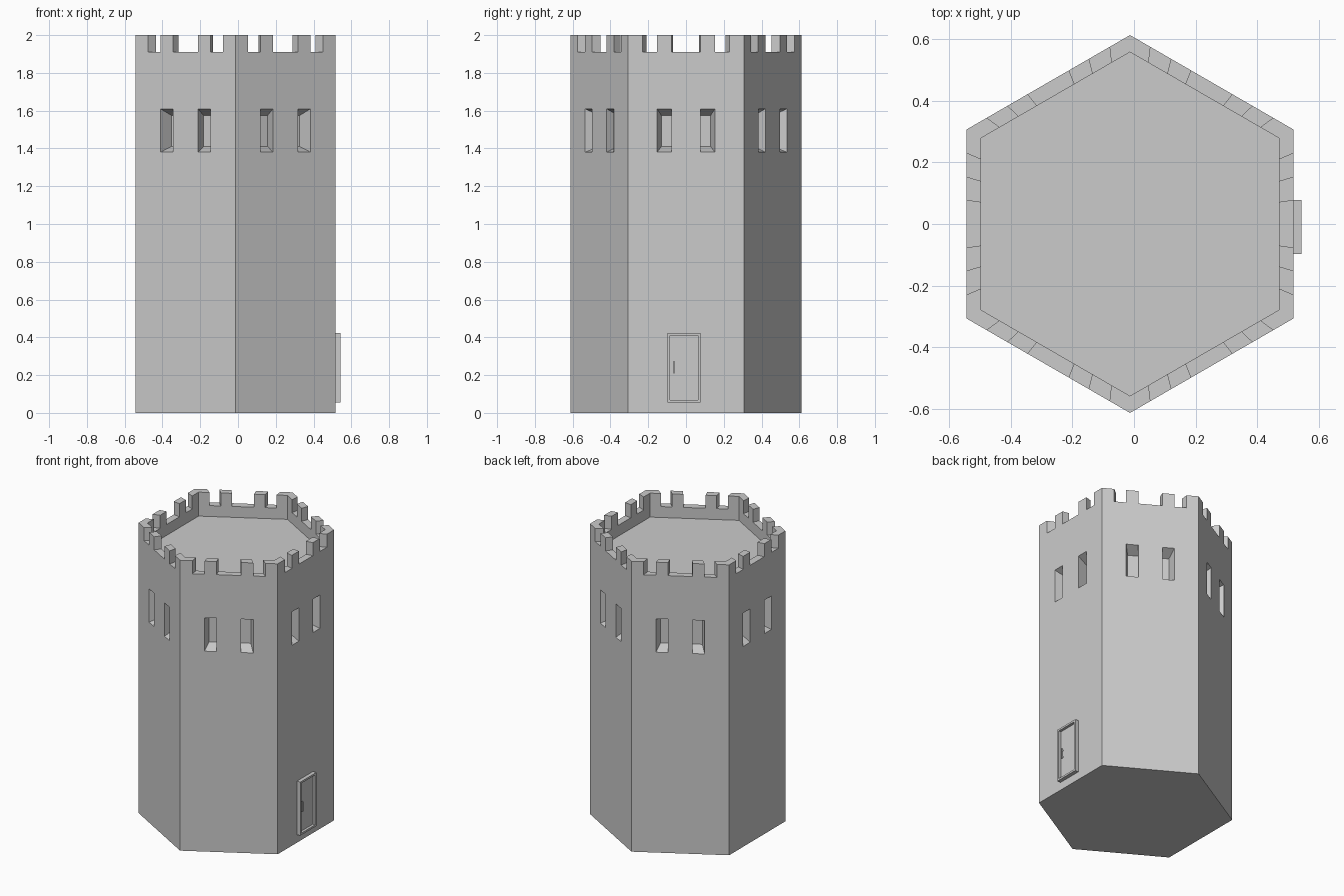
import bpy, bmesh
from math import sin, cos, radians
from mathutils import Vector

if "Cube" in bpy.data.objects:
    bpy.data.objects.remove(bpy.data.objects["Cube"])

CX, R = -0.013, 0.612          # tower axis and corner radius
INNER = 0.91                   # inner parapet scale
FLOOR, GAP, TOP = 1.835, 1.91, 2.0
WIN_Z, WIN_BACK_Z, WIN_BACK = (1.38, 1.61), (1.41, 1.575), 0.855
COLS = [0, 1, 2, 3, 5, 6, 7, 8]  # side divisions, in eighths


def finish(name, bm):
    bmesh.ops.remove_doubles(bm, verts=bm.verts, dist=1e-5)
    bmesh.ops.recalc_face_normals(bm, faces=bm.faces)
    me = bpy.data.meshes.new(name)
    bm.to_mesh(me)
    bm.free()
    ob = bpy.data.objects.new(name, me)
    bpy.context.collection.objects.link(ob)
    return ob


def pt(side, eighth, scale, z):
    a, b = (Vector((cos(radians(90 + 60 * k)), sin(radians(90 + 60 * k)))) * R * scale
            for k in (side, side + 1))
    p = a.lerp(b, eighth / 8)
    return (CX + p.x, p.y, z)


# Tower: walls, windows, battlements, roof floor
bm = bmesh.new()


def face(*pts):
    bm.faces.new([bm.verts.new(p) for p in pts])


def strip(side, a, b, scale, z0, z1):
    face(pt(side, a, scale, z0), pt(side, b, scale, z0),
         pt(side, b, scale, z1), pt(side, a, scale, z1))


for s in range(6):
    for a, b in zip(COLS, COLS[1:]):
        window = (a, b) in ((2, 3), (5, 6))
        merlon = (a, b) not in ((1, 2), (3, 5), (6, 7))
        zs = (0, *WIN_Z, GAP)
        for k in range(3):
            if not (window and k == 1):
                strip(s, a, b, 1, zs[k], zs[k + 1])
        strip(s, a, b, INNER, FLOOR, GAP)
        if window:
            corners = ((a, 0), (b, 0), (b, 1), (a, 1))
            outer = [pt(s, t, 1, WIN_Z[k]) for t, k in corners]
            back = [pt(s, t, WIN_BACK, WIN_BACK_Z[k]) for t, k in corners]
            face(*back)
            for k in range(4):
                n = (k + 1) % 4
                face(outer[k], outer[n], back[n], back[k])
        z = TOP if merlon else GAP
        face(pt(s, a, 1, z), pt(s, b, 1, z), pt(s, b, INNER, z), pt(s, a, INNER, z))
        if merlon:
            for sc in (1, INNER):
                strip(s, a, b, sc, GAP, TOP)
            for t in (a, b):
                if t not in (0, 8):
                    face(pt(s, t, 1, GAP), pt(s, t, INNER, GAP),
                         pt(s, t, INNER, TOP), pt(s, t, 1, TOP))
ring = [(s, t) for s in range(6) for t in COLS[:-1]]
face(*[pt(s, t, 1, 0) for s, t in ring])
face(*[pt(s, t, INNER, FLOOR) for s, t in ring])
finish("tower", bm)


def box(name, lo, hi):
    b = bmesh.new()
    bmesh.ops.create_cube(b, size=1)
    for v in b.verts:
        v.co = [(l + h) / 2 + c * (h - l) for l, h, c in zip(lo, hi, v.co)]
    return finish(name, b)


# Door: frame with a recessed panel
WX = CX + R * cos(radians(30))
bm = bmesh.new()
Y, Z, IN, X1, X2 = (-0.097, 0.077), (0.055, 0.424), 0.013, 0.543, WX + 0.008


def loop(x, d):
    return [(x, Y[0] + d, Z[0] + d), (x, Y[1] - d, Z[0] + d),
            (x, Y[1] - d, Z[1] - d), (x, Y[0] + d, Z[1] - d)]


loops = [loop(WX - 0.005, 0), loop(X1, 0), loop(X1, IN), loop(X2, IN)]
face(*loops[0])
face(*loops[-1])
for p, q in zip(loops, loops[1:]):
    for k in range(4):
        n = (k + 1) % 4
        face(p[k], p[n], q[n], q[k])
finish("door", bm)

# Door handle: upright bar on two posts
box("handle_bar", (0.532, -0.067, 0.208), (0.54, -0.061, 0.276))
for i, z in enumerate((0.216, 0.262)):
    box(f"handle_post_{i + 1}", (X2 - 0.002, -0.067, z), (0.534, -0.061, z + 0.007))
